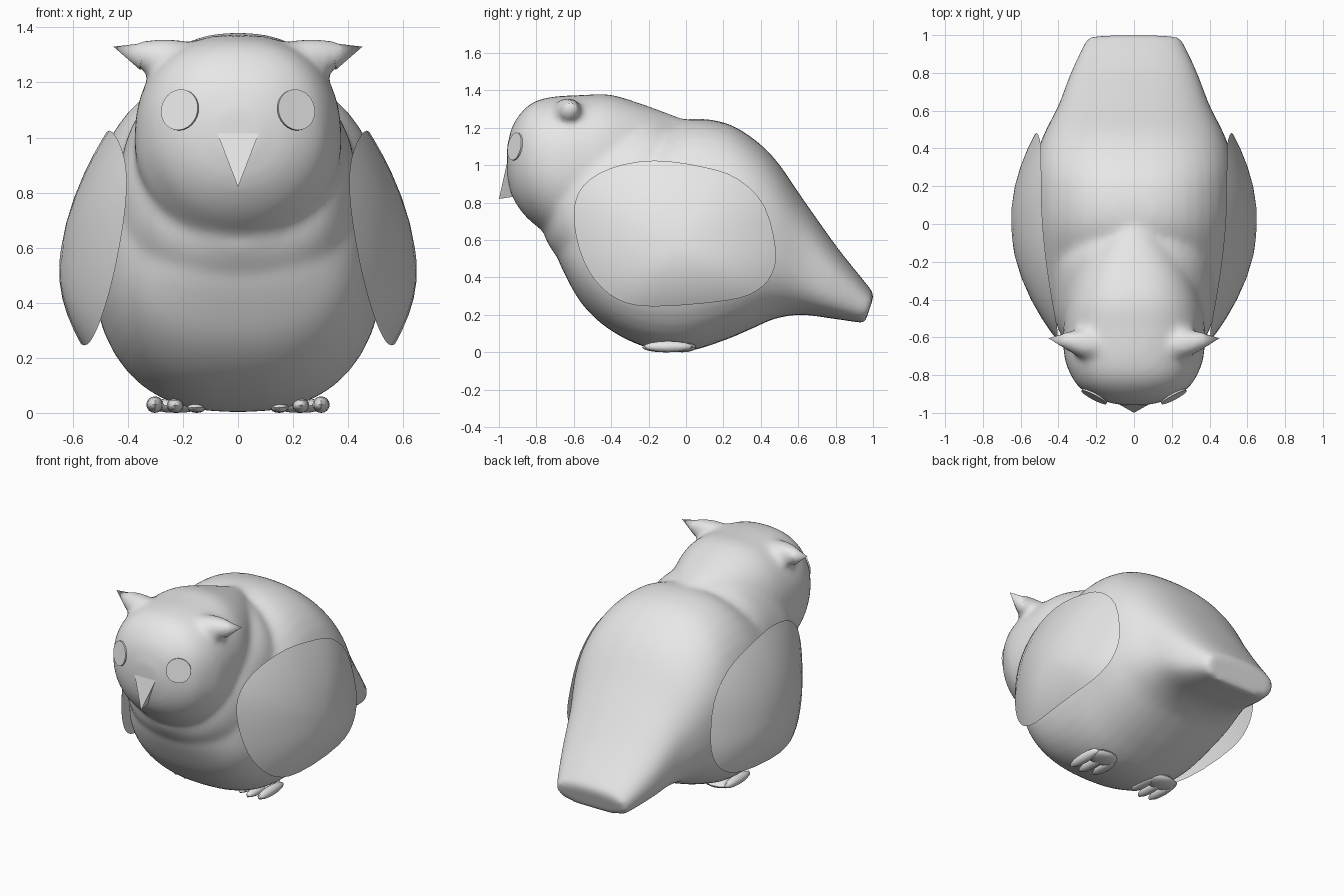
import bpy, bmesh, math
from mathutils import Vector, Matrix

if "Cube" in bpy.data.objects:
    bpy.data.objects.remove(bpy.data.objects["Cube"])

grey = bpy.data.materials.new("plain grey")
grey.diffuse_color = (0.8, 0.8, 0.8, 1)
grey.use_nodes = True
grey.node_tree.nodes["Principled BSDF"].inputs["Base Color"].default_value = grey.diffuse_color


def finish(bm, name, smooth=40):
    bmesh.ops.recalc_face_normals(bm, faces=bm.faces[:])
    me = bpy.data.meshes.new(name)
    bm.to_mesh(me)
    bm.free()
    me.materials.append(grey)
    ob = bpy.data.objects.new(name, me)
    bpy.context.collection.objects.link(ob)
    bpy.ops.object.select_all(action='DESELECT')
    ob.select_set(True)
    bpy.context.view_layer.objects.active = ob
    if smooth:
        bpy.ops.object.shade_smooth_by_angle(angle=math.radians(smooth))
    return ob


def spline(pts, steps, closed=False):
    """Catmull-Rom interpolation through tuples."""
    n, out = len(pts), []
    get = (lambda i: Vector(pts[i % n])) if closed else (lambda i: Vector(pts[min(max(i, 0), n - 1)]))
    for i in range(n if closed else n - 1):
        a, b, c, d = (get(i + k) for k in (-1, 0, 1, 2))
        for s in range(steps):
            t = s / steps
            out.append(0.5 * (2 * b + (c - a) * t + (2 * a - 5 * b + 4 * c - d) * t * t
                              + (3 * b - a - 3 * c + d) * t ** 3))
    return out if closed else out + [get(n - 1)]


def skin(bm, rings):
    """Bridge consecutive rings and cap both ends."""
    for a, b in zip(rings, rings[1:]):
        for i in range(len(a)):
            j = (i + 1) % len(a)
            bm.faces.new((a[i], a[j], b[j], b[i]))
    bm.faces.new(rings[0])
    bm.faces.new(rings[-1])


def loft(bm, sections, upper, lower, end_upper, end_lower, end_shear=0, n=40):
    """Superellipse sections (y, bottom, top, half width) stacked along y."""
    rings = []
    for y, lo, hi, w in spline(sections, 4):
        u = max(0, (y - 0.4) / 0.6)
        ring = []
        for i in range(n):
            c, s = math.cos(2 * math.pi * i / n), math.sin(2 * math.pi * i / n)
            e = 2 / (upper + (end_upper - upper) * u if s > 0 else lower + (end_lower - lower) * u)
            dz = (hi - lo) / 2 * math.copysign(abs(s) ** e, s)
            ring.append(bm.verts.new((w * math.copysign(abs(c) ** e, c),
                                      y + end_shear * u ** 2 * dz, (lo + hi) / 2 + dz)))
        rings.append(ring)
    skin(bm, rings)


# Body with tail, head and neck, fused into one smooth skin
bm = bmesh.new()
loft(bm, [(-.70, .54, .72, .14), (-.65, .42, .82, .28), (-.55, .25, .93, .40), (-.4, .115, 1.05, .475),
          (-.2, .022, 1.16, .515), (0, .004, 1.245, .535), (.2, .062, 1.23, .535), (.35, .125, 1.15, .52),
          (.48, .18, 1.025, .475), (.63, .2, .79, .40), (.8, .182, .535, .335), (.982, .155, .31, .25)],
     2.35, 2.5, 2.4, 3.2, 0.36)
loft(bm, [(-.957, .94, 1.10, .08), (-.928, .83, 1.21, .19), (-.87, .74, 1.295, .285), (-.8, .675, 1.345, .335),
          (-.7, .61, 1.368, .37), (-.55, .6, 1.376, .375), (-.4, .6, 1.377, .355), (-.2, .7, 1.315, .27),
          (0, .9, 1.24, .10)], 2.35, 2.05, 2.35, 2.05)
loft(bm, [(-.755, .61, .85, .13), (-.69, .51, 1.0, .31), (-.55, .35, 1.16, .405), (-.4, .35, 1.23, .432),
          (-.2, .5, 1.26, .41), (-.05, .7, 1.23, .30)], 2.2, 2.2, 2.2, 2.2)
# Ear tufts: concave spikes that flow out of the head
for sx in (-1, 1):
    base, tip = Vector((.18 * sx, -.645, 1.265)), Vector((.40 * sx, -.61, 1.313))
    rot = (tip - base).to_track_quat('Z', 'Y').to_matrix()
    rings = []
    for t, r in ((0, .085), (.4, .08), (.7, .06), (1, .032)):
        rings.append([bm.verts.new(base.lerp(tip, t) + rot @ Vector(
            (r * math.cos(a * math.pi / 6), r * math.sin(a * math.pi / 6), 0))) for a in range(12)])
    skin(bm, rings)
body = finish(bm, "body", 0)
mod = body.modifiers.new("fuse", 'REMESH')
mod.mode, mod.voxel_size = 'VOXEL', 0.018
mod = body.modifiers.new("soften", 'SMOOTH')
mod.factor, mod.iterations = 0.5, 14
for m in ("fuse", "soften"):
    bpy.ops.object.modifier_apply(modifier=m)
bpy.ops.object.shade_smooth_by_angle(angle=math.radians(40))

# Wings: domed shells following a rounded outline (y, z)
outline = spline([(-.6, .75), (-.55, .89), (-.40, .985), (-.17, 1.025), (.1, .99), (.28, .925), (.42, .78),
                  (.48, .55), (.46, .42), (.38, .33), (.22, .277), (-.17, .245), (-.36, .28), (-.49, .39),
                  (-.57, .55)], 3, True)
centre = Vector((-.05, .57))
for sx, side in ((-1, "left"), (1, "right")):
    bm = bmesh.new()
    rings = []
    for r, h in ((.1, 0), (.5, 0), (.85, 0), (1, 0), (.94, .112), (.85, .112), (.7, .112),
                 (.5, .112), (.3, .112), (.1, .112)):
        ring = []
        for p in outline:
            y, z = centre.lerp(p, r)
            u = y + .17
            x = .513 + .121 * u - .21 * u * u - .117 * (z - .635) + h * (1 - r * r)
            ring.append(bm.verts.new((sx * x, y, z)))
        rings.append(ring)
    skin(bm, rings)
    finish(bm, side + "_wing", 30)

    # Ear tip
    bm = bmesh.new()
    a, b = Vector((.34 * sx, -.62, 1.295)), Vector((.452 * sx, -.605, 1.33))
    m = Matrix.Translation((a + b) / 2) @ (b - a).to_track_quat('Z', 'Y').to_matrix().to_4x4()
    bmesh.ops.create_cone(bm, cap_ends=True, segments=10, radius1=.052, radius2=0,
                          depth=(b - a).length, matrix=m)
    finish(bm, side + "_ear_tip", 50)

    # Eye: thin disc resting on the face
    hit, loc, nor, _ = body.ray_cast(Vector((.21 * sx, -2, 1.10)), Vector((0, 1, 0)))
    d = (nor + Vector((.46 * sx, -.86, .22)).normalized()).normalized()
    bm = bmesh.new()
    m = Matrix.Translation(loc + d * .002) @ d.to_track_quat('Z', 'Y').to_matrix().to_4x4()
    bmesh.ops.create_cone(bm, cap_ends=True, segments=32, radius1=.075, radius2=.075, depth=.009, matrix=m)
    finish(bm, side + "_eye")

    # Foot: three toes joined by a pad
    bm = bmesh.new()
    for x, y, rx, ry, rz in ((.15, -.10, .034, .10, .02), (.228, -.115, .031, .12, .027),
                             (.302, -.095, .031, .13, .03), (.225, -.02, .10, .075, .027)):
        m = Matrix.Translation((x * sx, y, rz)) @ Matrix.Diagonal((rx, ry, rz, 1))
        bmesh.ops.create_uvsphere(bm, u_segments=12, v_segments=8, radius=1, matrix=m)
    finish(bm, side + "_foot")

# Beak: flat-faced spike
bm = bmesh.new()
v = [bm.verts.new(c) for c in ((-.075, -.957, 1.014), (.075, -.957, 1.014), (0, -1, .82), (0, -.87, .84),
                               (-.05, -.88, .96), (.05, -.88, .96))]
for f in ((0, 1, 2), (1, 5, 2), (5, 3, 2), (3, 4, 2), (4, 0, 2), (0, 4, 5, 1), (3, 5, 4)):
    bm.faces.new([v[i] for i in f])
finish(bm, "beak", 0)
